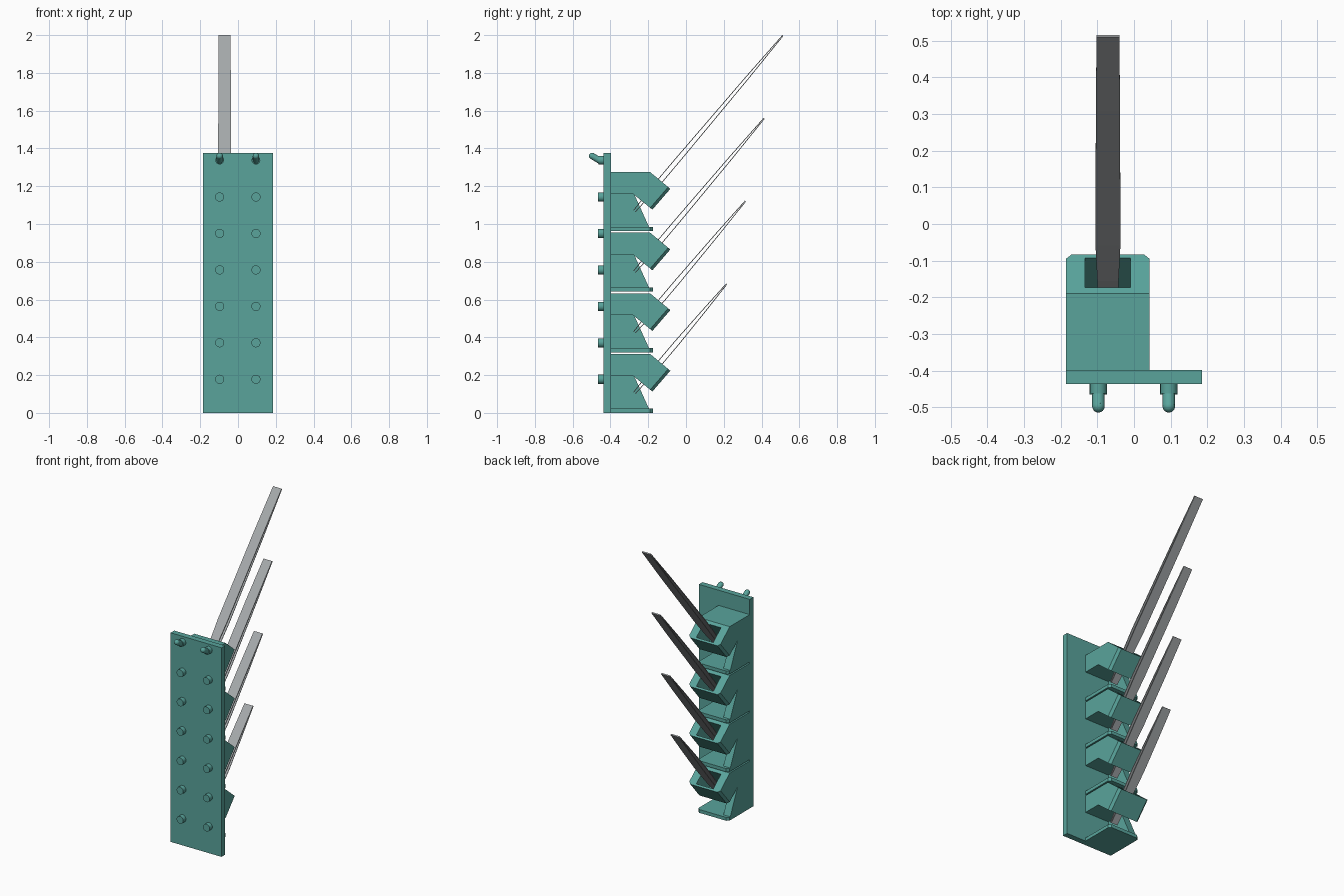
import bpy, bmesh, math
from mathutils import Vector

if "Cube" in bpy.data.objects:
    bpy.data.objects.remove(bpy.data.objects["Cube"])

def material(name, col):
    m = bpy.data.materials.new(name)
    m.diffuse_color = (*col, 1)
    m.use_nodes = True
    m.node_tree.nodes["Principled BSDF"].inputs["Base Color"].default_value = m.diffuse_color
    return m

TEAL = material("teal_plastic", (0.10, 0.37, 0.33))
STEEL = material("steel", (0.38, 0.40, 0.41))

def finish(name, bm, mat, smooth=False):
    bmesh.ops.recalc_face_normals(bm, faces=bm.faces)
    for f in bm.faces:
        f.smooth = smooth
    me = bpy.data.meshes.new(name)
    bm.to_mesh(me)
    bm.free()
    me.materials.append(mat)
    ob = bpy.data.objects.new(name, me)
    bpy.context.collection.objects.link(ob)
    if smooth:
        bpy.ops.object.select_all(action='DESELECT')
        ob.select_set(True)
        bpy.context.view_layer.objects.active = ob
        bpy.ops.object.shade_smooth_by_angle(angle=math.radians(35))
    return ob

def prism(pts, x0, x1):
    """Extrude a (y, z) profile along x."""
    bm = bmesh.new()
    f = bm.faces.new([bm.verts.new((x0, y, z)) for y, z in pts])
    ext = bmesh.ops.extrude_face_region(bm, geom=[f])
    bmesh.ops.translate(bm, vec=(x1 - x0, 0, 0),
                        verts=[v for v in ext['geom'] if isinstance(v, bmesh.types.BMVert)])
    return bm

def box_profile(y0, y1, z0, z1):
    return [(y0, z0), (y1, z0), (y1, z1), (y0, z1)]

def chamfer(bm, a, b, width):
    """Chamfer both side edges that run between profile points a and b."""
    def is_at(v, p):
        return abs(v.co.y - p[0]) < 1e-4 and abs(v.co.z - p[1]) < 1e-4
    edges = [e for e in bm.edges if abs(e.verts[0].co.x - e.verts[1].co.x) < 1e-5
             and any(is_at(v, a) for v in e.verts) and any(is_at(v, b) for v in e.verts)]
    bmesh.ops.bevel(bm, geom=edges, offset=width, segments=1, affect='EDGES')

def rod(bm, p, q, r, seg=24):
    p, q = Vector(p), Vector(q)
    new = bmesh.ops.create_cone(bm, cap_ends=True, segments=seg, radius1=r, radius2=r,
                                depth=(q - p).length)['verts']
    bmesh.ops.rotate(bm, verts=new, matrix=(q - p).to_track_quat('Z', 'Y').to_matrix())
    bmesh.ops.translate(bm, verts=new, vec=(p + q) / 2)

# Back plate
finish("back_plate", prism(box_profile(-0.436, -0.398, 0, 1.375), -0.185, 0.185), TEAL)

# Locating pegs and upturned top hooks
for x in (-0.097, 0.095):
    for i in range(6):
        bm = bmesh.new()
        z = 0.178 + 0.193 * i
        rod(bm, (x, -0.43, z), (x, -0.465, z), 0.024)
        finish("peg", bm, TEAL, True)
    bm = bmesh.new()
    rod(bm, (x, -0.43, 1.338), (x, -0.462, 1.338), 0.023)
    rod(bm, (x, -0.450, 1.332), (x, -0.497, 1.360), 0.017)
    ball = bmesh.ops.create_uvsphere(bm, u_segments=24, v_segments=12, radius=0.017)['verts']
    bmesh.ops.translate(bm, verts=ball, vec=(x, -0.497, 1.360))
    finish("hook", bm, TEAL, True)

# Angled socket block with a rectangular slot right through it
X0, X1 = -0.185, 0.042
low, tip = (-0.178, 0.113), (-0.083, 0.223)
bm = prism([(-0.40, 0.197), (-0.40, 0.312), (-0.19, 0.312), tip, low, (-0.281, 0.197)], X0, X1)
chamfer(bm, tip, low, 0.015)
socket = finish("socket", bm, TEAL)
bm = bmesh.new()
bmesh.ops.create_cube(bm, size=1)
bmesh.ops.scale(bm, verts=bm.verts, vec=(0.123, 0.104, 0.6))
cutter = finish("slot_cutter", bm, TEAL)
cutter.location = (-0.0715, -0.1335, 0.264)
cutter.rotation_euler.x = math.radians(-40)
cutter.hide_render = True
cut = socket.modifiers.new("slot", 'BOOLEAN')
cut.object, cut.operation, cut.solver = cutter, 'DIFFERENCE', 'EXACT'
bpy.context.view_layer.update()
result = bpy.data.meshes.new_from_object(socket.evaluated_get(bpy.context.evaluated_depsgraph_get()))
socket.modifiers.clear()
socket.data = result
bpy.data.objects.remove(cutter)

# Shelf with chamfered corners, and side web holding it to the socket
bm = prism(box_profile(-0.40, -0.175, 0, 0.022), X0, X1)
chamfer(bm, (-0.175, 0), (-0.175, 0.022), 0.015)
shelf = finish("shelf", bm, TEAL)
web = finish("web", prism([(-0.40, 0.02), (-0.195, 0.02), (-0.272, 0.19), (-0.281, 0.199),
                           (-0.40, 0.199)], X0, X0 + 0.05), TEAL)

# Repeat the holder up the plate
PITCH = 0.321
for part in (socket, shelf, web):
    for i in range(1, 4):
        copy = part.copy()
        copy.location.z = PITCH * i
        bpy.context.collection.objects.link(copy)

# Tweezers: two thin bowed arms that join at the top, longer in each higher holder
def tweezer_arm(start, length, side):
    d = Vector((0, math.cos(math.radians(49.8)), math.sin(math.radians(49.8))))
    n = Vector((0, d.z, -d.y))
    bm = bmesh.new()
    rings = []
    # distance along, gap from the axis, half width
    for s, gap, w in ((0, 0.004, 0.023), (0.2, 0.011, 0.029), (0.35, 0.011, 0.034),
                      (length * 0.75, 0.006, 0.033), (length, 0.0, 0.031)):
        c = start + d * s
        rings.append([bm.verts.new(c + n * side * (gap + t) + Vector((k * w, 0, 0)))
                      for t, k in ((0, -1), (0, 1), (0.004, 1), (0.004, -1))])
    for a, b in zip(rings, rings[1:]):
        for j in range(4):
            bm.faces.new((a[j], a[(j + 1) % 4], b[(j + 1) % 4], b[j]))
    bm.faces.new(rings[0])
    bm.faces.new(rings[-1])
    finish("tweezer_arm", bm, STEEL)

for i in range(4):
    for side in (-1, 1):
        tweezer_arm(Vector((-0.071, -0.273, 0.105 + PITCH * i)), 0.757 + 0.1535 * i, side)
